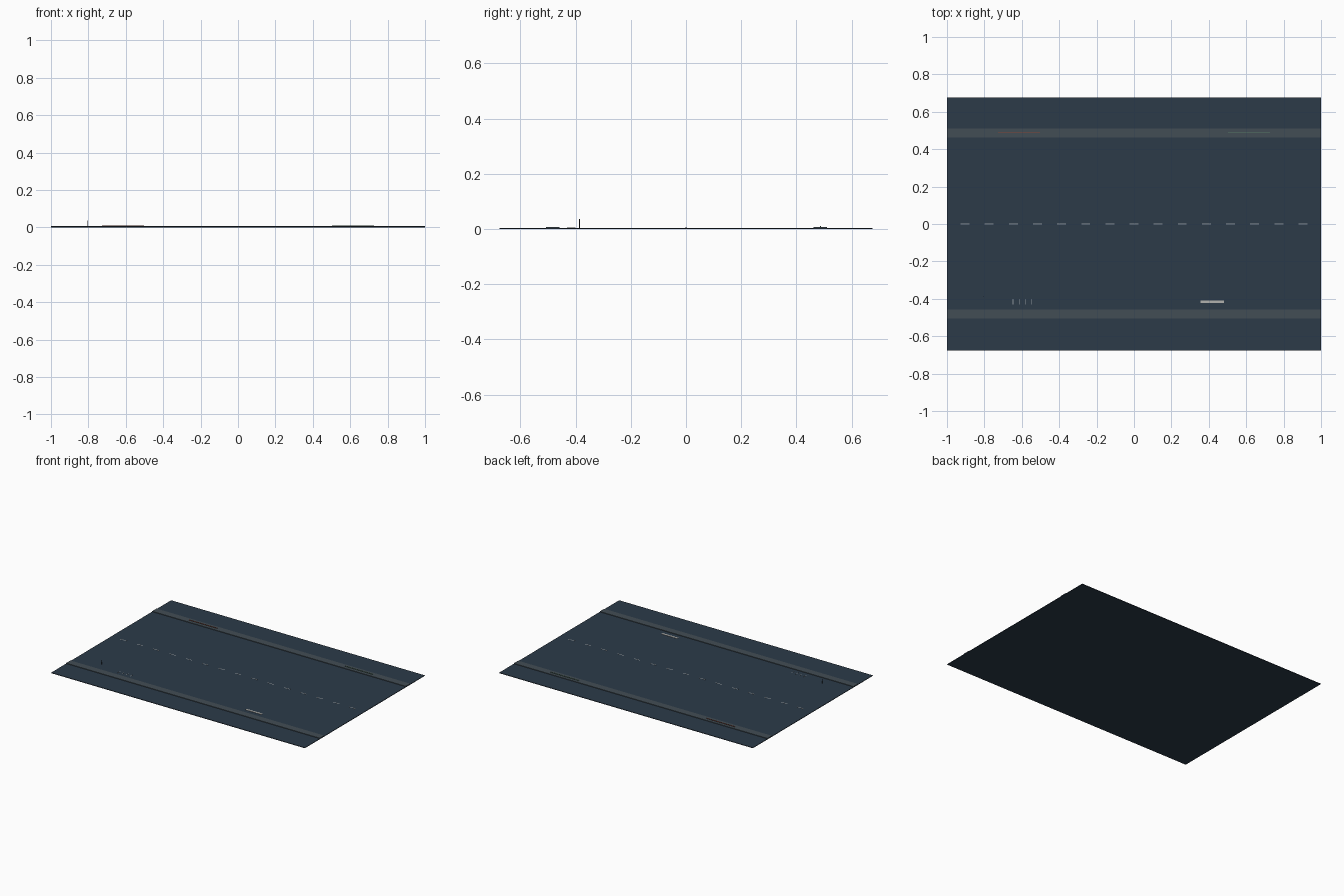
import bpy, math

if "Cube" in bpy.data.objects:
    bpy.data.objects.remove(bpy.data.objects["Cube"])


def mat(name, r, g, b):
    m = bpy.data.materials.new(name)
    m.diffuse_color = (r, g, b, 1)
    m.use_nodes = True
    m.node_tree.nodes["Principled BSDF"].inputs["Base Color"].default_value = m.diffuse_color
    return m


ASPHALT = mat("asphalt", 0.025, 0.043, 0.066)
PAVING = mat("paving", 0.055, 0.075, 0.09)
PAINT = mat("road_paint", 0.3, 0.33, 0.35)
WHITE = mat("white_paint", 0.45, 0.45, 0.43)
RED = mat("rusty_red", 0.25, 0.06, 0.04)
GREEN = mat("dull_green", 0.1, 0.2, 0.14)
DARK = mat("dark_metal", 0.03, 0.035, 0.04)


def box(name, x0, x1, y0, y1, z0, z1, m):
    bpy.ops.mesh.primitive_cube_add(size=1, location=((x0 + x1) / 2, (y0 + y1) / 2, (z0 + z1) / 2))
    o = bpy.context.object
    o.name = name
    o.scale = (x1 - x0, y1 - y0, z1 - z0)
    bpy.ops.object.transform_apply(location=False, rotation=False, scale=True)
    o.data.materials.append(m)
    return o


TOP = 0.004       # road surface
WALK = 0.0075     # raised walk surface

# road slab
box("road_slab", -1, 1, -0.675, 0.675, 0, TOP, ASPHALT)

# raised walks along both sides
for side, y in (("front", -0.482), ("back", 0.486)):
    box(side + "_walk", -1, 1, y - 0.0245, y + 0.0245, TOP, WALK, PAVING)

# dashed centre line
for i in range(15):
    x = (i - 7) * 0.129
    box("centre_dash", x - 0.024, x + 0.024, -0.003, 0.003, TOP, TOP + 0.0006, PAINT)

# parking bay lines
for i in range(4):
    x = -0.647 + i * 0.0325
    box("bay_line", x - 0.0015, x + 0.0015, -0.431, -0.401, TOP, TOP + 0.0006, PAINT)

# pale stop platform
box("stop_platform", 0.355, 0.48, -0.422, -0.408, TOP, 0.0062, WHITE)

# low barriers on the back walk
for name, x, m in (("left_barrier", -0.615, RED), ("right_barrier", 0.615, GREEN)):
    box(name, x - 0.1125, x + 0.1125, 0.4855, 0.4885, WALK, 0.0105, m)

# slim post
bpy.ops.mesh.primitive_cylinder_add(vertices=8, radius=0.0012, depth=0.033, location=(-0.805, -0.386, TOP + 0.0165))
post = bpy.context.object
post.name = "slim_post"
post.data.materials.append(DARK)
